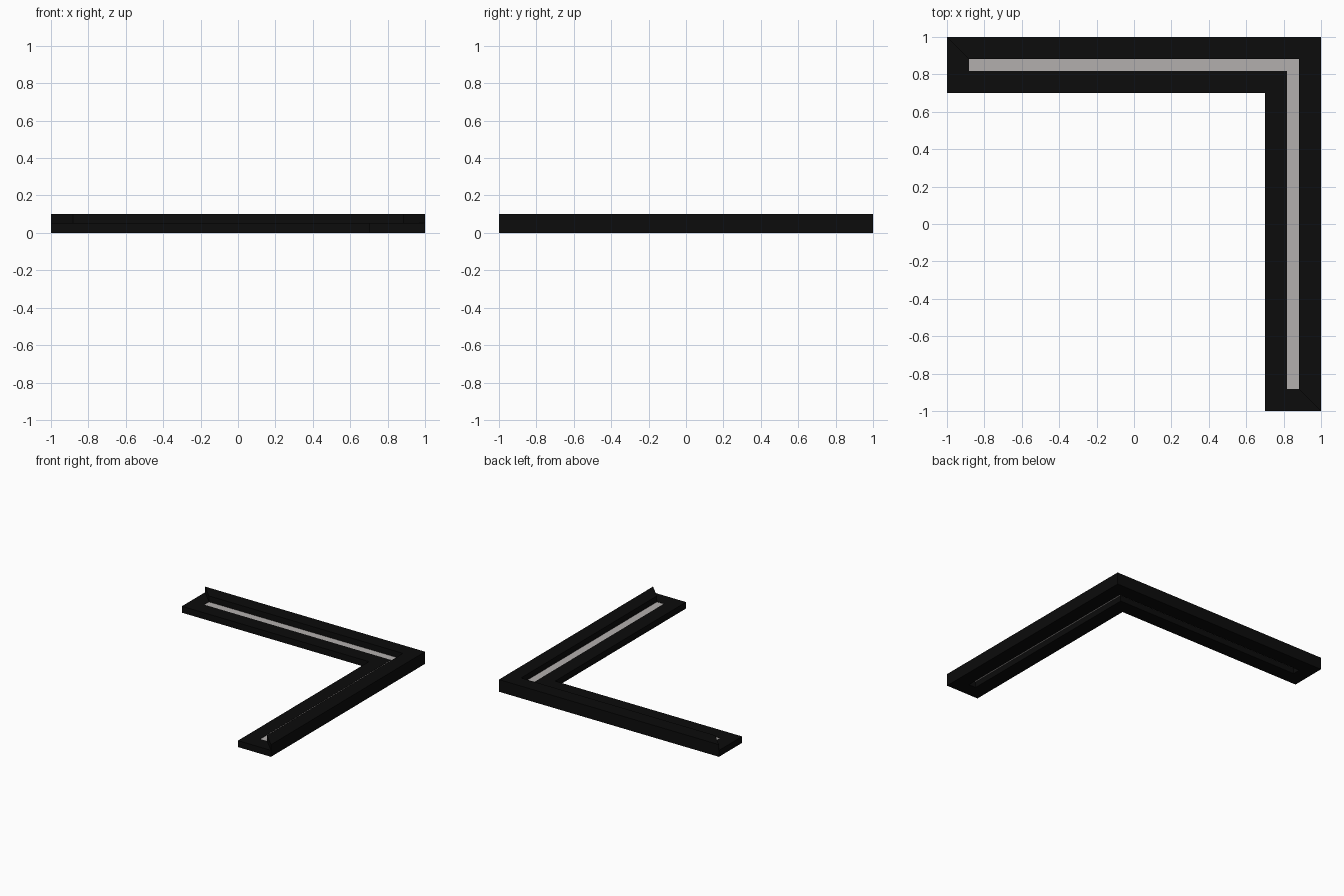
import bpy, bmesh

if "Cube" in bpy.data.objects:
    bpy.data.objects.remove(bpy.data.objects["Cube"])

T, B = 0.30, 0.118          # arm width, border width around the slot
LOW, HIGH = 0.053, 0.10     # inner border height, raised outer rim height


def material(name, rgb):
    m = bpy.data.materials.new(name)
    m.diffuse_color = (*rgb, 1)
    m.use_nodes = True
    m.node_tree.nodes["Principled BSDF"].inputs["Base Color"].default_value = m.diffuse_color
    return m


black = material("black_plastic", (0.0035, 0.0035, 0.0035))
grey = material("warm_grey", (0.45, 0.43, 0.42))


def l_outline(d):
    """L-shaped outline moved inwards by d."""
    o, i = 1 - d, 1 - T + d
    return [(-o, i), (-o, o), (o, o), (o, -o), (i, -o), (i, i)]


def prism(name, quads, z0, z1, mat):
    """Joined flat polygons raised from z0 to z1."""
    bm = bmesh.new()
    for q in quads:
        bm.faces.new([bm.verts.new((x, y, z0)) for x, y in q])
    bmesh.ops.remove_doubles(bm, verts=bm.verts, dist=1e-5)
    bmesh.ops.recalc_face_normals(bm, faces=bm.faces)
    ext = bmesh.ops.extrude_face_region(bm, geom=bm.faces[:], use_keep_orig=True)
    for v in ext["geom"]:
        if isinstance(v, bmesh.types.BMVert):
            v.co.z = z1
    bmesh.ops.recalc_face_normals(bm, faces=bm.faces)
    me = bpy.data.meshes.new(name)
    bm.to_mesh(me)
    bm.free()
    me.materials.append(mat)
    ob = bpy.data.objects.new(name, me)
    bpy.context.collection.objects.link(ob)
    return ob


outer, inner = l_outline(0), l_outline(B)
border = [(outer[k], outer[(k + 1) % 6], inner[(k + 1) % 6], inner[k]) for k in range(6)]

# Low border ring with an open slot through it
prism("base_frame", border, 0, LOW, black)
# Raised rim along the two long outer sides, mitred at its ends
prism("outer_rim", border[1:3], LOW, HIGH, black)
# Thin grey strip in the slot
i = inner
prism("light_strip", [(i[0], i[1], i[2], i[5]), (i[2], i[3], i[4], i[5])], 0.047, 0.051, grey)
